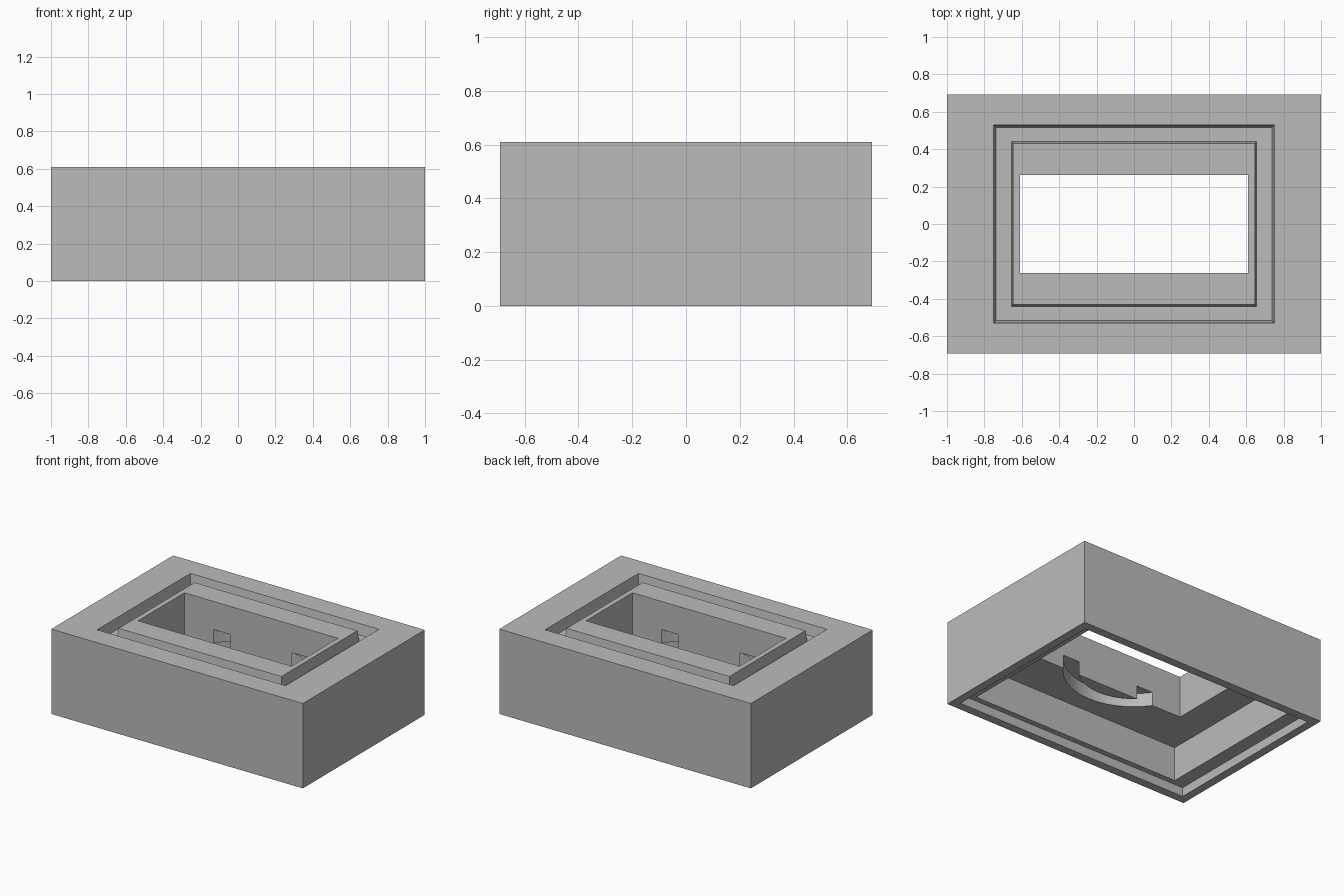
import bpy, bmesh, math

if "Cube" in bpy.data.objects:
    bpy.data.objects.remove(bpy.data.objects["Cube"])

grey = bpy.data.materials.new("plain grey")
grey.diffuse_color = (0.5, 0.5, 0.5, 1)
grey.use_nodes = True
grey.node_tree.nodes["Principled BSDF"].inputs["Base Color"].default_value = grey.diffuse_color


def finish(name, bm):
    bmesh.ops.recalc_face_normals(bm, faces=bm.faces)
    mesh = bpy.data.meshes.new(name)
    bm.to_mesh(mesh)
    bm.free()
    mesh.materials.append(grey)
    ob = bpy.data.objects.new(name, mesh)
    bpy.context.collection.objects.link(ob)
    return ob


def rect(hx, hy, z):
    return [(-hx, -hy, z), (hx, -hy, z), (hx, hy, z), (-hx, hy, z)]


def circle(r, z, n=64):
    return [(r * math.cos(2 * math.pi * i / n), r * math.sin(2 * math.pi * i / n), z)
            for i in range(n)]


def loft(name, loops, closed=False):
    """Skin a stack of loops; cap the ends, or join last to first."""
    bm = bmesh.new()
    rings = [[bm.verts.new(p) for p in lp] for lp in loops]
    pairs = list(zip(rings, rings[1:]))
    if closed:
        pairs.append((rings[-1], rings[0]))
    else:
        bm.faces.new(rings[0])
        bm.faces.new(rings[-1])
    n = len(rings[0])
    for a, b in pairs:
        for i in range(n):
            j = (i + 1) % n
            bm.faces.new((a[i], a[j], b[j], b[i]))
    return finish(name, bm)


# Housing: one closed wall profile swept round the rectangle
housing = loft("housing", [
    rect(1.0, 0.692, 0),        # outer wall
    rect(1.0, 0.692, 0.61),
    rect(0.75, 0.53, 0.61),     # groove in the top, with drafted sides
    rect(0.737, 0.517, 0.535),
    rect(0.656, 0.44, 0.535),
    rect(0.647, 0.431, 0.61),   # raised window frame
    rect(0.61, 0.263, 0.61),    # window opening
    rect(0.61, 0.263, 0.31),
    rect(0.84, 0.59, 0.31),     # hollow underside
    rect(0.84, 0.59, 0.065),
    rect(0.94, 0.63, 0.065),    # stepped lip at the base
    rect(0.94, 0.63, 0),
], closed=True)

# Ring channel cut into both long sides of the window, open below
cutter = loft("channel_cutter", [
    circle(0.46, 0.25), circle(0.46, 0.408),
    circle(0.36, 0.408), circle(0.36, 0.25)], closed=True)
cutter.hide_render = True
cutter.hide_viewport = True
mod = housing.modifiers.new("ring channel", 'BOOLEAN')
mod.operation = 'DIFFERENCE'
mod.solver = 'EXACT'
mod.object = cutter
